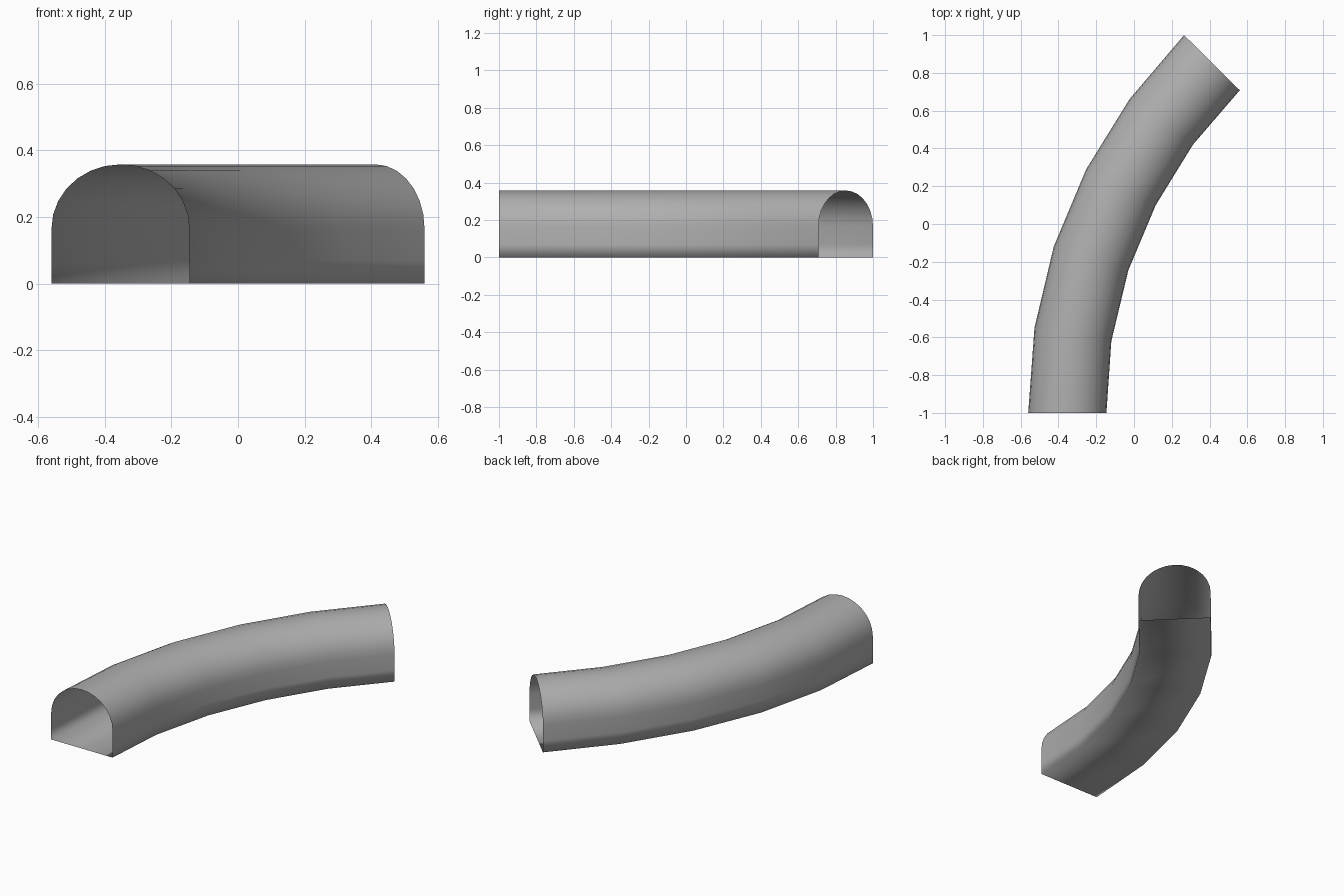
import bpy, bmesh, math
from mathutils import Vector

if "Cube" in bpy.data.objects:
    bpy.data.objects.remove(bpy.data.objects["Cube"])

# Left and right floor edges of each cross-section along the bend
LEFT = [(-.56, -1), (-.527, -.55), (-.425, -.12), (-.253, .29), (-.023, .662), (.265, 1)]
RIGHT = [(-.146, -1), (-.12, -.62), (-.03, -.245), (.115, .1), (.312, .42), (.56, .708)]
SPRING, TOP, SEGS, SKIRT = .165, .358, 14, .07

# Arched profile: t across the width (0..1), z height
profile = [(0, 0), (0, SKIRT)]
for i in range(SEGS + 1):
    a = math.pi * i / SEGS
    profile.append((.5 - .5 * math.cos(a), SPRING + (TOP - SPRING) * math.sin(a)))
profile += [(1, SKIRT), (1, 0)]

# Open-ended tunnel shell with floor
bm = bmesh.new()
rings = []
for l, r in zip(LEFT, RIGHT):
    l, r = Vector(l), Vector(r)
    rings.append([bm.verts.new((*l.lerp(r, t), z)) for t, z in profile])
n = len(profile)
for a, b in zip(rings, rings[1:]):
    for i in range(n):
        j = (i + 1) % n
        bm.faces.new((a[i], b[i], b[j], a[j])).smooth = True
bm.normal_update()
# make the roof face outward
roof = max(bm.faces, key=lambda f: f.calc_center_median().z)
if roof.normal.z < 0:
    bmesh.ops.reverse_faces(bm, faces=bm.faces[:])

mesh = bpy.data.meshes.new("curved_tunnel")
bm.to_mesh(mesh)
bm.free()
obj = bpy.data.objects.new("curved_tunnel", mesh)
bpy.context.collection.objects.link(obj)

# Dark grey shell
mat = bpy.data.materials.new("dark_grey")
mat.diffuse_color = (.43, .43, .43, 1)
mat.use_nodes = True
mat.node_tree.nodes["Principled BSDF"].inputs["Base Color"].default_value = mat.diffuse_color
mesh.materials.append(mat)
